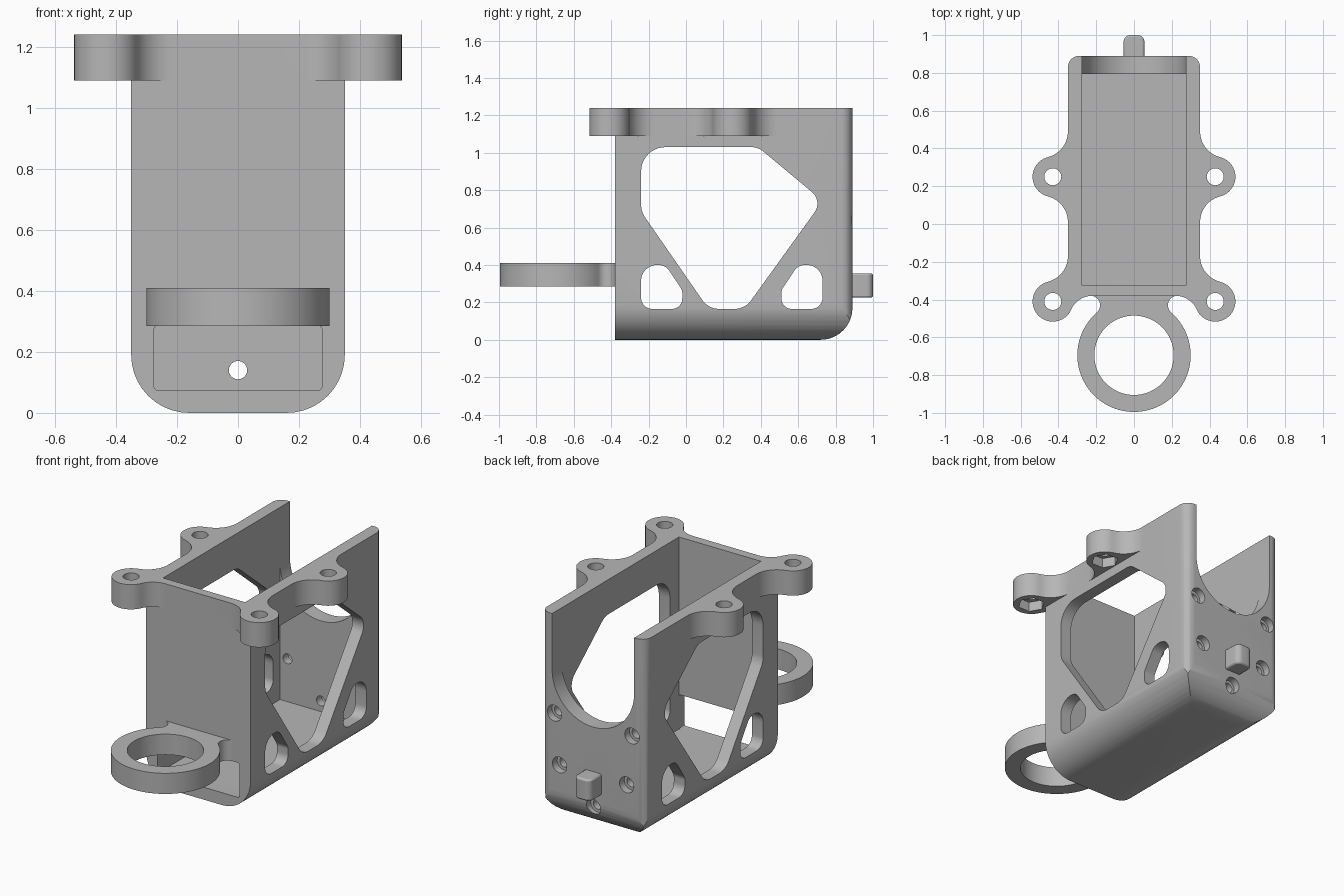
import bpy
import bmesh
from math import radians, cos, sin, pi
from mathutils import Vector

if "Cube" in bpy.data.objects:
    bpy.data.objects.remove(bpy.data.objects["Cube"], do_unlink=True)

grey = bpy.data.materials.new("grey_plastic")
grey.use_nodes = True
COLOUR = (0.47, 0.47, 0.47, 1)
grey.diffuse_color = COLOUR
grey.node_tree.nodes["Principled BSDF"].inputs["Base Color"].default_value = COLOUR


def arc(cx, cy, r, a, b, n=14):
    """Points on an arc from angle a to angle b in degrees."""
    angles = [radians(a + (b - a) * i / n) for i in range(n + 1)]
    return [(cx + r * cos(t), cy + r * sin(t)) for t in angles]


def circle(cx, cy, r, n=40):
    return arc(cx, cy, r, 0, 360, n)[:-1]


def rounded(corners, n=10):
    """Outline through (u, v, radius) corners with tangent arcs."""
    out = []
    for i, (u, v, r) in enumerate(corners):
        p = Vector((u, v))
        if r == 0:
            out.append((u, v))
            continue
        before = (Vector(corners[i - 1][:2]) - p).normalized()
        after = (Vector(corners[(i + 1) % len(corners)][:2]) - p).normalized()
        half = before.angle(after) / 2
        centre = p + (before + after).normalized() * (r / sin(half))
        start = p + before * (r * cos(half) / sin(half)) - centre
        end = p + after * (r * cos(half) / sin(half)) - centre
        sweep = pi - 2 * half
        for k in range(n + 1):
            t = k / n
            q = (start * sin((1 - t) * sweep) + end * sin(t * sweep)) / sin(sweep)
            out.append(tuple(centre + q))
    return out


def mirrored(half):
    return half + [(-x, y) for x, y in reversed(half) if abs(x) > 1e-5]


def prism(name, outline, axis, lo, hi):
    """Extrude an outline along an axis."""
    place = {"x": lambda u, v, w: (w, u, v),
             "y": lambda u, v, w: (u, w, v),
             "z": lambda u, v, w: (u, v, w)}[axis]
    bm = bmesh.new()
    rings = [[bm.verts.new(place(u, v, w)) for u, v in outline] for w in (lo, hi)]
    for ring in rings:
        bm.faces.new(ring)
    count = len(outline)
    for i in range(count):
        j = (i + 1) % count
        bm.faces.new((rings[0][i], rings[0][j], rings[1][j], rings[1][i]))
    bmesh.ops.recalc_face_normals(bm, faces=bm.faces)
    mesh = bpy.data.meshes.new(name)
    bm.to_mesh(mesh)
    bm.free()
    mesh.materials.append(grey)
    obj = bpy.data.objects.new(name, mesh)
    bpy.context.collection.objects.link(obj)
    return obj


def activate(obj):
    bpy.ops.object.select_all(action="DESELECT")
    obj.select_set(True)
    bpy.context.view_layer.objects.active = obj


def combine(obj, other, operation="DIFFERENCE"):
    activate(obj)
    mod = obj.modifiers.new("combine", "BOOLEAN")
    mod.operation, mod.solver, mod.object = operation, "EXACT", other
    bpy.ops.object.modifier_apply(modifier=mod.name)
    bpy.data.objects.remove(other, do_unlink=True)


def cut(obj, outline, axis, lo, hi):
    combine(obj, prism("cutter", outline, axis, lo, hi))


def finish(obj, bevel=0):
    activate(obj)
    if bevel:
        mod = obj.modifiers.new("soft_edges", "BEVEL")
        mod.width, mod.segments, mod.angle_limit = bevel, 2, radians(50)
    bpy.ops.object.shade_smooth_by_angle(angle=radians(30))


FRONT, BACK, SIDE, TOP = -0.38, 0.89, 0.35, 1.24

# Housing block: rounded in all three directions
housing = prism("housing", rounded([(-SIDE, 0, .19), (SIDE, 0, .19),
                                    (SIDE, TOP, 0), (-SIDE, TOP, 0)]), "y", FRONT, BACK)
side_profile = rounded([(FRONT, 0, 0), (BACK, 0, .17), (BACK, TOP, 0), (FRONT, TOP, 0)])
combine(housing, prism("side_profile", side_profile, "x", -1, 1), "INTERSECT")
plan_profile = rounded([(-SIDE, FRONT, 0), (SIDE, FRONT, 0), (SIDE, BACK, .06), (-SIDE, BACK, .06)])
combine(housing, prism("plan_profile", plan_profile, "z", -1, 2), "INTERSECT")

# Top flange with four blended ears
EARS = [(.43, -.41), (.43, .25)]
flange = ([(0, FRONT)] + arc(.22, -.503, .123, 90, 23.8)
          + arc(*EARS[0], .107, 203.8, 436, 30) + arc(.49, -.17, .14, 256, 180)
          + arc(.49, .01, .14, 180, 104) + arc(*EARS[1], .107, -76, 76, 24)
          + arc(.49, .49, .14, 256, 180) + [(SIDE, .6), (0, .6)])
combine(housing, prism("flange", mirrored(flange), "z", 1.09, TOP), "UNION")

# Cavity, open at the top
cut(housing, [(-.275, -.325), (.275, -.325), (.275, .795), (-.275, .795)], "z", .075, 1.5)

# U-shaped notch in the back wall
cut(housing, [(.275, 1.5), (-.275, 1.5)] + arc(0, .9, .275, 180, 360, 36), "y", .7, 1.1)

# Slot in the front wall
cut(housing, rounded([(-.275, .075, .01), (.275, .075, .01),
                      (.275, .285, .01), (-.275, .285, .01)], 3), "y", -.5, -.3)

# Side windows: one large, two small mirrored about the middle
large = [(-.24, 1.03, .13), (.385, 1.03, .1), (.731, .742, .08),
         (.315, .165, .11), (.12, .165, .11), (-.24, .685, .12)]
small = [(-.24, .165, .06), (-.02, .165, .055), (-.02, .265, .05), (-.11, .4, .07), (-.24, .4, .085)]
cut(housing, rounded(large), "x", -1, 1)
cut(housing, rounded(small), "x", -1, 1)
cut(housing, rounded([(.49 - u, v, r) for u, v, r in small]), "x", -1, 1)

# Ear bolt holes with hexagonal nut pockets below
for ex, ey in EARS:
    for s in (-1, 1):
        cut(housing, circle(s * ex, ey, .045, 32), "z", 1, 1.4)
        cut(housing, circle(s * ex, ey, .078, 6), "z", 1, 1.15)

# Counterbored holes in the back wall
for hx, hz in [(0, .14), (.225, .335), (-.225, .335), (.26, .64), (-.26, .64)]:
    cut(housing, circle(hx, hz, .03, 24), "y", .7, 1.1)
    cut(housing, circle(hx, hz, .048, 24), "y", .845, 1.1)
finish(housing)

# Front ring with a flared neck
ring_outline = ([(0, -.36), (.23, -.36)] + arc(.23, -.4305, .0505, 90, 229)
                + arc(0, -.695, .3, 49, -90, 36))
ring = prism("front_ring", mirrored(ring_outline), "z", .285, .41)
cut(ring, circle(0, -.695, .21, 64), "z", 0, 1)
finish(ring, .008)

# Small peg on the back
peg = prism("back_peg", rounded([(-.055, .85, 0), (.055, .85, 0),
                                 (.055, 1, .035), (-.055, 1, .035)], 6), "z", .225, .355)
finish(peg, .01)
